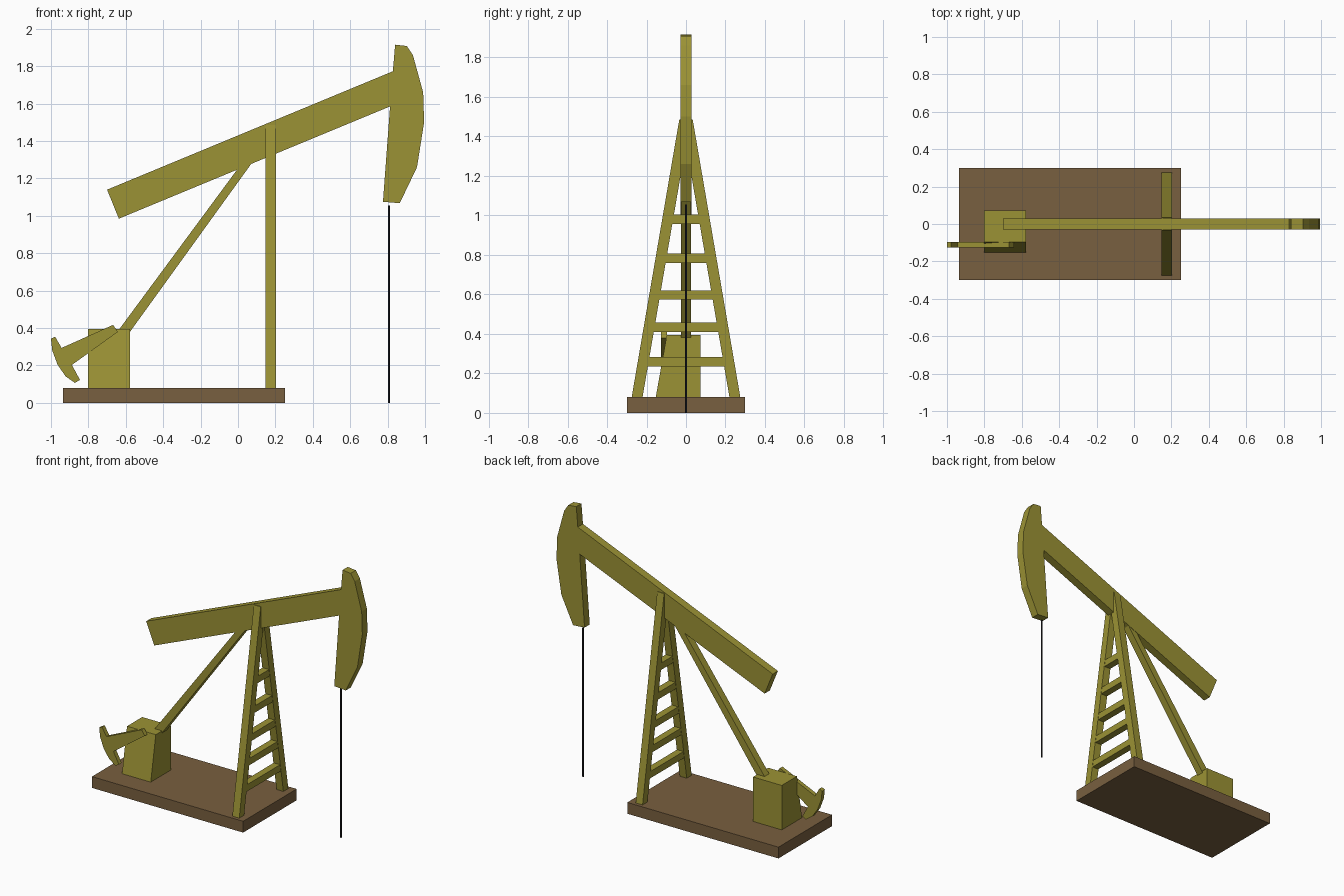
import bpy, bmesh
from mathutils import Vector

if "Cube" in bpy.data.objects:
    bpy.data.objects.remove(bpy.data.objects["Cube"])


def material(name, rgb):
    m = bpy.data.materials.new(name)
    m.diffuse_color = (*rgb, 1)
    m.use_nodes = True
    m.node_tree.nodes["Principled BSDF"].inputs["Base Color"].default_value = m.diffuse_color
    return m


olive = material("olive_paint", (0.33, 0.29, 0.035))
brown = material("brown_base", (0.19, 0.115, 0.05))
black = material("dark_steel", (0.015, 0.015, 0.018))


def prism(name, profile, lo, hi, axis, mat):
    """Extrude a 2D profile along x (profile is y,z) or along y (profile is x,z)."""
    place = (lambda p, t: Vector((t, *p))) if axis == "x" else (lambda p, t: Vector((p[0], t, p[1])))
    bm = bmesh.new()
    face = bm.faces.new([bm.verts.new(place(p, lo)) for p in profile])
    ext = bmesh.ops.extrude_face_region(bm, geom=[face])
    top = [v for v in ext["geom"] if isinstance(v, bmesh.types.BMVert)]
    shift = place((0, 0), hi) - place((0, 0), lo)
    bmesh.ops.translate(bm, verts=top, vec=shift)
    bmesh.ops.recalc_face_normals(bm, faces=bm.faces)
    mesh = bpy.data.meshes.new(name)
    bm.to_mesh(mesh)
    bm.free()
    mesh.materials.append(mat)
    ob = bpy.data.objects.new(name, mesh)
    bpy.context.collection.objects.link(ob)
    return ob


# Base slab
prism("base", [(-0.30, 0), (0.30, 0), (0.30, 0.08), (-0.30, 0.08)], -0.935, 0.25, "x", brown)

# Gearbox with sloping front
prism("gearbox", [(-0.153, 0.08), (0.073, 0.08), (0.073, 0.395), (-0.097, 0.395)],
      -0.802, -0.577, "x", olive)

# Walking beam with its curved head
prism("walking_beam", [(-0.70, 1.14), (-0.637, 0.985), (0.813, 1.585), (0.775, 1.075), (0.865, 1.068),
                       (0.957, 1.26), (0.995, 1.50), (0.99, 1.66), (0.935, 1.86), (0.903, 1.908),
                       (0.84, 1.915), (0.828, 1.773)], -0.029, 0.029, "y", olive)

# Connecting arm from gearbox to beam
prism("connecting_arm", [(-0.66, 0.36), (-0.592, 0.36), (0.07, 1.277), (0.05, 1.33), (-0.01, 1.24)],
      -0.026, 0.026, "y", olive)

# Crank with hooked counterweight
prism("crank_counterweight", [(-0.668, 0.417), (-0.642, 0.38), (-0.888, 0.203), (-0.845, 0.123),
                              (-0.872, 0.107), (-0.922, 0.142), (-0.965, 0.205), (-0.993, 0.28),
                              (-1.0, 0.343), (-0.978, 0.354), (-0.943, 0.294)],
      -0.126, -0.096, "y", olive)

# Two leaning tower legs
leg = prism("tower_legs", [(0.22, 0.08), (0.275, 0.08), (0.034, 1.485), (0, 1.485), (0, 1.36)],
            0.148, 0.202, "x", olive)
mirror = leg.modifiers.new("mirror", "MIRROR")
mirror.use_axis = (False, True, False)
mirror.use_mirror_merge = False

# Ladder rungs, ending inside the legs
for i, z in enumerate((0.258, 0.434, 0.597, 0.783, 0.98)):
    half = [0.25 - 0.172 * (h - 0.08) for h in (z - 0.024, z + 0.024)]
    prism(f"rung_{i + 1}", [(-half[0], z - 0.024), (half[0], z - 0.024),
                            (half[1], z + 0.024), (-half[1], z + 0.024)], 0.15, 0.20, "x", olive)

# Polished rod hanging under the head
bpy.ops.mesh.primitive_cylinder_add(vertices=8, radius=0.006, depth=1.055, location=(0.807, 0, 0.5275))
rod = bpy.context.object
rod.name = "pump_rod"
rod.data.materials.append(black)
